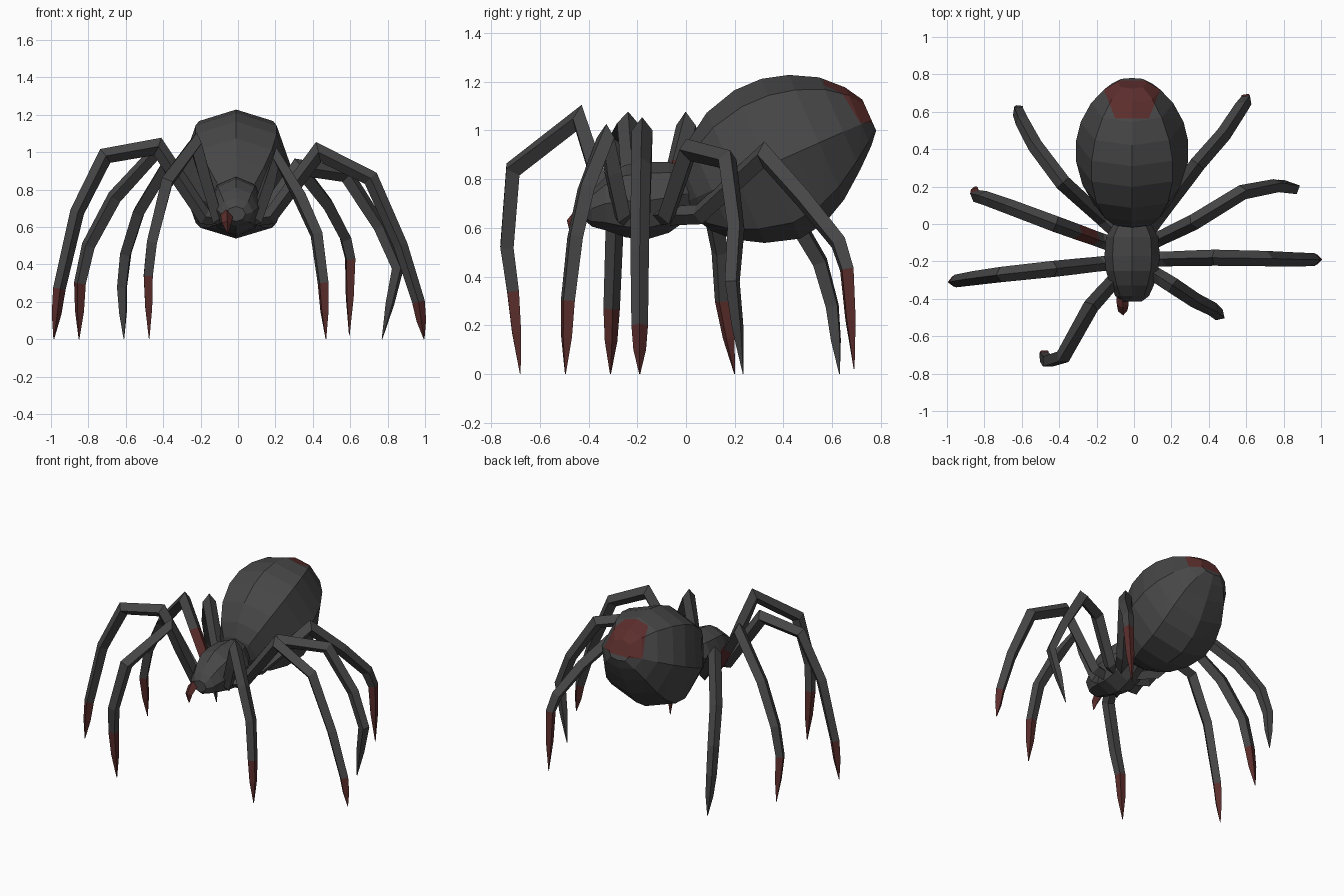
import bpy, bmesh, math
from mathutils import Vector

if "Cube" in bpy.data.objects:
    bpy.data.objects.remove(bpy.data.objects["Cube"])


def material(name, rgb):
    m = bpy.data.materials.new(name)
    m.diffuse_color = (*rgb, 1)
    m.use_nodes = True
    m.node_tree.nodes["Principled BSDF"].inputs["Base Color"].default_value = m.diffuse_color
    return m


DARK = material("charcoal", (0.062, 0.062, 0.062))
RED = material("dark red", (0.105, 0.027, 0.025))


def finish(bm, name):
    bmesh.ops.recalc_face_normals(bm, faces=bm.faces[:])
    me = bpy.data.meshes.new(name)
    bm.to_mesh(me)
    bm.free()
    me.materials.append(DARK)
    me.materials.append(RED)
    ob = bpy.data.objects.new(name, me)
    bpy.context.collection.objects.link(ob)
    return ob


def loft(bm, rings, red=()):
    """Bridge closed rings of points, cap the ends; red = indices of red segments."""
    vs = [[bm.verts.new(p) for p in r] for r in rings]
    n = len(vs[0])
    for k in range(len(vs) - 1):
        for i in range(n):
            j = (i + 1) % n
            f = bm.faces.new((vs[k][i], vs[k][j], vs[k + 1][j], vs[k + 1][i]))
            f.material_index = int(k in red)
    bm.faces.new(vs[0])
    f = bm.faces.new(vs[-1])
    f.material_index = int(len(vs) - 2 in red)


# Abdomen: tilted egg, eight sided with a ridge on top
axis = Vector((0, 0.914, 0.406))
up = Vector((0, -0.406, 0.914))
mid = Vector((-0.01, 0.39, 0.88))
# distance along axis, height above, depth below, half width
egg = [(-0.43, 0.05, 0.06, 0.05), (-0.38, 0.15, 0.15, 0.14),
       (-0.31, 0.23, 0.22, 0.205), (-0.20, 0.30, 0.285, 0.265),
       (-0.06, 0.338, 0.328, 0.30), (0.06, 0.336, 0.31, 0.30),
       (0.17, 0.305, 0.255, 0.275), (0.28, 0.245, 0.17, 0.22),
       (0.36, 0.165, 0.10, 0.15), (0.405, 0.09, 0.05, 0.08)]
rings = []
for a, hi, lo, w in egg:
    sec = [(0, hi), (0.72 * w, 0.78 * hi), (w, 0), (0.72 * w, -0.78 * lo),
           (0, -lo), (-0.72 * w, -0.78 * lo), (-w, 0), (-0.72 * w, 0.78 * hi)]
    rings.append([mid + axis * a + Vector((x, 0, 0)) + up * h for x, h in sec])
bm = bmesh.new()
loft(bm, rings)
# red patch on the rear top, cut by planes
planes = [((0, 0.565, 0), (0, 1, 0)), ((0, 0, 1.03), (0, 0, 1)),
          ((0.08, 0.565, 0), (-0.93, 0.37, 0)),
          ((-0.10, 0.565, 0), (0.93, 0.37, 0))]
for co, no in planes:
    bmesh.ops.bisect_plane(bm, geom=bm.verts[:] + bm.edges[:] + bm.faces[:],
                           plane_co=co, plane_no=no)
for f in bm.faces:
    c = f.calc_center_median()
    f.material_index = int(all((c - Vector(co)).dot(Vector(no)) > 0 for co, no in planes))
finish(bm, "abdomen")

# Head and thorax: eight sided loft along y
bm = bmesh.new()
rings = []
for y, z, w, h in [(0.06, 0.75, 0.06, 0.07), (0.0, 0.74, 0.10, 0.11),
                   (-0.07, 0.725, 0.14, 0.145), (-0.17, 0.71, 0.148, 0.16),
                   (-0.25, 0.71, 0.14, 0.148), (-0.33, 0.70, 0.115, 0.11),
                   (-0.385, 0.68, 0.09, 0.075), (-0.415, 0.67, 0.05, 0.04)]:
    rings.append([Vector((-0.01 + w * math.sin(i * math.pi / 4), y,
                          z + h * math.cos(i * math.pi / 4))) for i in range(8)])
loft(bm, rings)
finish(bm, "head_and_thorax")


def tube(name, pts, radii, red):
    """Four sided tapering tube, a corner ridge facing outward."""
    rings = []
    start_dir = pts[-1] - pts[0]
    side = Vector((-start_dir.y, start_dir.x, 0)).normalized()
    for i, p in enumerate(pts):
        a = (p - pts[max(i - 1, 0)]).normalized()
        b = (pts[min(i + 1, len(pts) - 1)] - p).normalized()
        t = (a + b).normalized()
        s = (side - t * side.dot(t)).normalized()
        n = s.cross(t)
        d = max(t.dot(b if b.length else a), 0.75)
        r = radii[i]
        rings.append([p + s * r, p + n * r / d, p - s * r, p - n * r / d])
    bm = bmesh.new()
    loft(bm, rings, red)
    return finish(bm, name)


# Legs: hip, knee, joints and tip; last value tells if the foot is red
legs = {
    "left_front_leg": ([(-0.06, -0.25, 0.64), (-0.23, -0.44, 1.05), (-0.38, -0.71, 0.84),
                        (-0.46, -0.735, 0.52), (-0.48, -0.71, 0.34), (-0.475, -0.68, 0)], True),
    "left_second_leg": ([(-0.06, -0.2, 0.64), (-0.43, -0.24, 1.03), (-0.71, -0.27, 0.98),
                         (-0.86, -0.29, 0.68), (-0.955, -0.305, 0.27), (-0.985, -0.31, 0)], True),
    "left_third_leg": ([(-0.06, -0.13, 0.64), (-0.42, 0.0, 1.02), (-0.66, 0.09, 0.76),
                        (-0.80, 0.14, 0.50), (-0.845, 0.15, 0.30), (-0.85, 0.2, 0)], True),
    "left_rear_leg": ([(-0.06, -0.07, 0.65), (-0.38, 0.22, 0.93), (-0.53, 0.42, 0.68),
                       (-0.60, 0.55, 0.46), (-0.62, 0.60, 0.28), (-0.61, 0.63, 0)], False),
    "right_front_leg": ([(0.05, -0.23, 0.64), (0.21, -0.33, 0.97), (0.33, -0.41, 0.76),
                         (0.42, -0.455, 0.56), (0.455, -0.485, 0.3), (0.47, -0.495, 0)], True),
    "right_second_leg": ([(0.05, -0.19, 0.64), (0.43, -0.18, 1.0), (0.71, -0.185, 0.86),
                          (0.87, -0.19, 0.5), (0.965, -0.19, 0.2), (0.995, -0.19, 0)], True),
    "right_third_leg": ([(0.05, -0.12, 0.65), (0.32, 0.01, 0.92), (0.58, 0.17, 0.88),
                         (0.76, 0.205, 0.6), (0.855, 0.19, 0.38), (0.77, 0.235, 0)], False),
    "right_rear_leg": ([(0.05, -0.07, 0.65), (0.34, 0.32, 0.90), (0.48, 0.48, 0.72),
                        (0.575, 0.625, 0.54), (0.60, 0.66, 0.43), (0.595, 0.69, 0.02)], True),
}
for name, (joints, red_foot) in legs.items():
    p = [Vector(j) for j in joints]
    coxa = p[0].lerp(p[1], 0.32)
    coxa.z = 0.655
    thigh_a, thigh_b = coxa.lerp(p[1], 0.15), coxa.lerp(p[1], 0.55)
    foot = p[4].lerp(p[5], 0.5)
    pts = [p[0], coxa, thigh_a, thigh_b, *p[1:5], foot, p[5]]
    radii = [0.04, 0.04, 0.04, 0.042, 0.043, 0.041, 0.038, 0.034, 0.026, 0.002]
    red = {7, 8} if red_foot else set()
    if name == "left_third_leg":
        red.add(2)  # red band on the thigh
    tube(name, pts, radii, red)

# Single visible fang
tube("fang", [Vector((-0.065, -0.37, 0.67)), Vector((-0.06, -0.43, 0.655)),
              Vector((-0.06, -0.465, 0.62)), Vector((-0.055, -0.47, 0.565))],
     [0.03, 0.032, 0.025, 0.003], {0, 1, 2})
